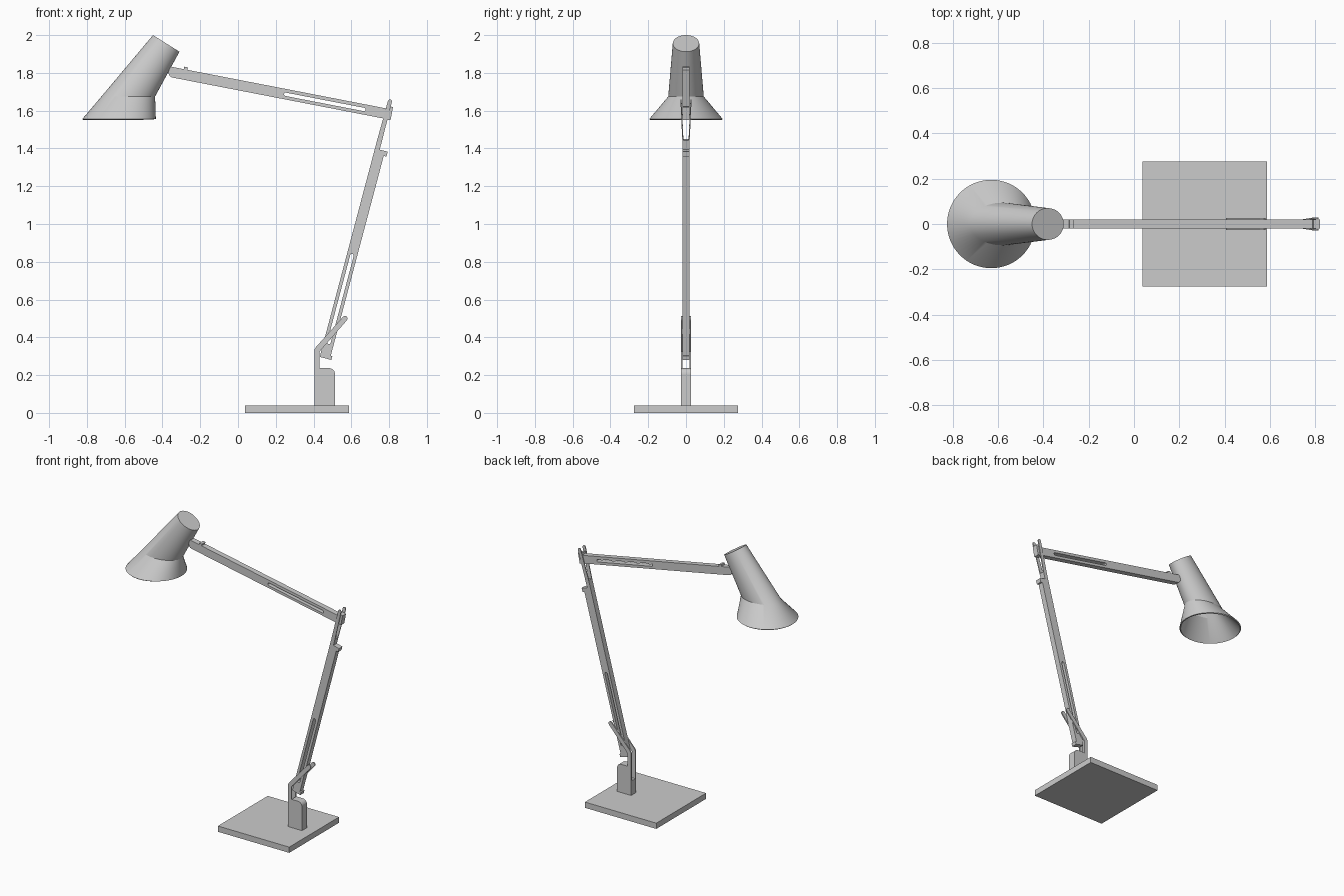
import bpy, bmesh, math
from mathutils import Vector

cube = bpy.data.objects.get("Cube")
if cube:
    bpy.data.objects.remove(cube, do_unlink=True)

grey = bpy.data.materials.new("light grey")
grey.use_nodes = True
grey.diffuse_color = (0.6, 0.6, 0.6, 1)
grey.node_tree.nodes["Principled BSDF"].inputs["Base Color"].default_value = (0.6, 0.6, 0.6, 1)


def prism(name, outlines, y0, y1):
    """Extrude x-z outlines (first is the outside, the rest are holes) from y0 to y1."""
    curve = bpy.data.curves.new(name, 'CURVE')
    curve.dimensions = '2D'
    curve.fill_mode = 'BOTH'
    curve.extrude = (y1 - y0) / 2
    for pts in outlines:
        s = curve.splines.new('POLY')
        s.points.add(len(pts) - 1)
        for p, (x, z) in zip(s.points, pts):
            p.co = (x, z, 0, 1)
        s.use_cyclic_u = True
    tmp = bpy.data.objects.new(name + "_outline", curve)
    bpy.context.collection.objects.link(tmp)
    mesh = bpy.data.meshes.new_from_object(tmp.evaluated_get(bpy.context.evaluated_depsgraph_get()))
    bpy.data.objects.remove(tmp, do_unlink=True)
    bpy.data.curves.remove(curve)
    # Stand the flat shape upright and weld its caps to its sides
    bm = bmesh.new()
    bm.from_mesh(mesh)
    for v in bm.verts:
        v.co = Vector((v.co.x, (y0 + y1) / 2 - v.co.z, v.co.y))
    bmesh.ops.remove_doubles(bm, verts=bm.verts, dist=1e-5)
    bmesh.ops.recalc_face_normals(bm, faces=bm.faces)
    bm.to_mesh(mesh)
    bm.free()
    mesh.name = name
    mesh.materials.clear()
    mesh.materials.append(grey)
    for p in mesh.polygons:
        p.use_smooth = False
        p.material_index = 0
    ob = bpy.data.objects.new(name, mesh)
    bpy.context.collection.objects.link(ob)
    return ob


def rect(u0, u1, v0, v1):
    return [(u0, v0), (u1, v0), (u1, v1), (u0, v1)]


def arc(cx, cy, r, a0, a1, n=6):
    return [(cx + r * math.cos(math.radians(a0 + (a1 - a0) * i / n)),
             cy + r * math.sin(math.radians(a0 + (a1 - a0) * i / n))) for i in range(n + 1)]


def slot(u0, u1, v0, v1):
    r, m = (v1 - v0) / 2, (v0 + v1) / 2
    return arc(u1 - r, m, r, -90, 90) + arc(u0 + r, m, r, 90, 270)


def frame(origin, along, across):
    """Map (distance along the arm, distance across it) to x-z."""
    return lambda pts: [(origin[0] + u * along[0] + v * across[0],
                         origin[1] + u * along[1] + v * across[1]) for u, v in pts]


# Base plate
prism("base", [rect(0.037, 0.588, 0, 0.04)], -0.275, 0.275)

# Post with a rounded shoulder, notched at the back for the clamp prongs
prism("post", [[(0.405, 0.04), (0.513, 0.04)] + arc(0.483, 0.207, 0.03, 0, 90)
               + [(0.432, 0.237), (0.432, 0.14), (0.405, 0.14)]], -0.027, 0.027)

# Pair of bent prongs holding the lower arm
prong = ([(0.405, 0.14), (0.432, 0.14), (0.432, 0.325)] + arc(0.566, 0.499, 0.014, -45, 135)
         + [(0.414, 0.35), (0.405, 0.335)])
for side, a, b in (("right", -0.027, -0.019), ("left", 0.019, 0.027)):
    prism(side + "_prong", [prong], a, b)

# Lower arm: slotted bar, end tabs and a flared fork at the top
ang = math.atan(0.265)
low = frame((0.46, 0.40), (math.sin(ang), math.cos(ang)), (math.cos(ang), -math.sin(ang)))
prism("lower_arm", [low(rect(-0.10, 1.015, 0, 0.055)), low(slot(-0.03, 0.465, 0.018, 0.037))],
      -0.019, 0.019)
prism("lower_arm_bottom_tab", [low(rect(-0.107, -0.086, 0.002, 0.064))], -0.019, 0.019)
prism("lower_arm_top_tab", [low(rect(1.008, 1.035, 0.02, 0.07))], -0.019, 0.019)
prism("fork_stem", [low(rect(1.0, 1.085, 0, 0.026))], -0.019, 0.019)
blade = [(1.07, 0), (1.07, 0.026)] + [(u, v) for v, u in arc(0.013, 1.295, 0.011, 0, 180)]
for side, s in (("right", -1), ("left", 1)):
    ob = prism(side + "_fork_blade", [low(blade)], *sorted((s * 0.013, s * 0.019)))
    for v in ob.data.vertices:
        v.co.y += s * 0.01 * min(1, max(0, (v.co.z - 1.44) / 0.14))

# Upper arm: slotted bar with rounded lower tip, a small stop and an end bracket
ang = math.atan(0.194)
up = frame((-0.35, 1.832), (math.cos(ang), -math.sin(ang)), (-math.sin(ang), -math.cos(ang)))
bar = [(-0.012, 0), (1.165, 0), (1.165, 0.055)] + arc(0.015, 0.028, 0.027, 90, 180)
prism("upper_arm", [up(bar), up(slot(0.61, 1.05, 0.019, 0.037))], -0.019, 0.019)
prism("upper_arm_stop", [up(rect(0.064, 0.084, -0.013, 0.005))], -0.019, 0.019)
prism("elbow_bracket", [up(rect(1.16, 1.19, -0.014, 0.057))], -0.019, 0.019)

# Lamp shade: round mouth, oval waist and a slanted closed top
N = 64
rings = []
bm = bmesh.new()
for cx, cz, ax, az, by in ((-0.63, 1.555, 0.195, 0, 0.195),
                           (-0.581, 1.675, 0.142, 0, 0.094),
                           (-0.38, 1.956, 0.07, -0.044, 0.07)):
    rings.append([bm.verts.new((cx + ax * math.cos(t), by * math.sin(t), cz + az * math.cos(t)))
                  for t in (2 * math.pi * i / N for i in range(N))])
for lo, hi in zip(rings, rings[1:]):
    for i in range(N):
        j = (i + 1) % N
        bm.faces.new((lo[i], lo[j], hi[j], hi[i]))
bm.faces.new(rings[-1])
bmesh.ops.recalc_face_normals(bm, faces=bm.faces)
mesh = bpy.data.meshes.new("lamp_shade")
bm.to_mesh(mesh)
bm.free()
mesh.materials.append(grey)
shade = bpy.data.objects.new("lamp_shade", mesh)
bpy.context.collection.objects.link(shade)
bpy.ops.object.select_all(action='DESELECT')
shade.select_set(True)
bpy.context.view_layer.objects.active = shade
wall = shade.modifiers.new("wall", 'SOLIDIFY')
wall.thickness = 0.008
wall.offset = -1
bpy.ops.object.modifier_apply(modifier="wall")
bpy.ops.object.shade_smooth_by_angle(angle=math.radians(22))
